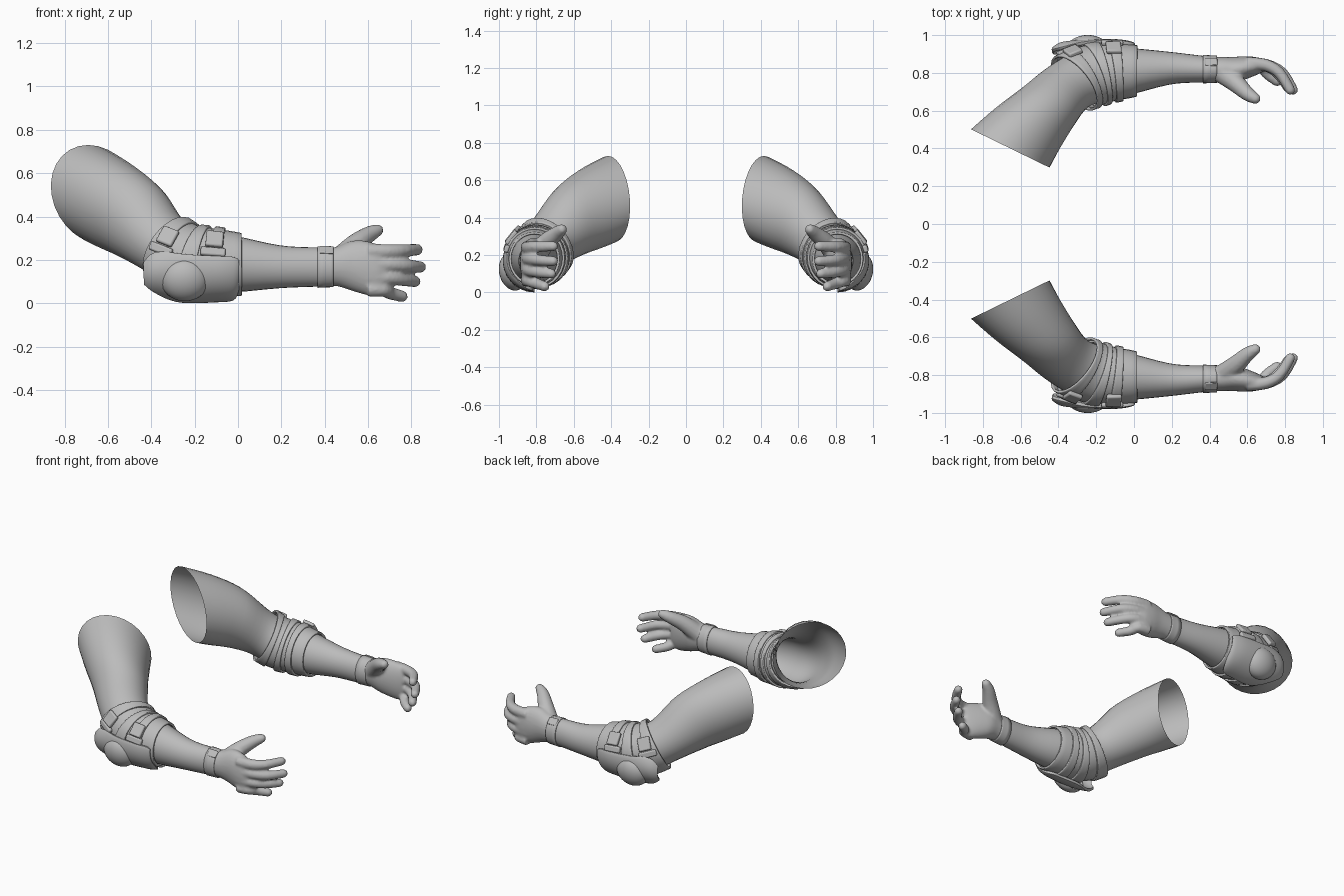
import bpy, bmesh, math
from mathutils import Vector, Matrix

if "Cube" in bpy.data.objects:
    bpy.data.objects.remove(bpy.data.objects["Cube"])

mat = bpy.data.materials.new("plain grey")
mat.diffuse_color = (0.5, 0.5, 0.5, 1)
mat.use_nodes = True
mat.node_tree.nodes["Principled BSDF"].inputs["Base Color"].default_value = mat.diffuse_color


def finish(name, bm, solid=0, bevel=0, remesh=0, angle=40):
    """Turn a bmesh into a shaded object, mirrored to the second arm."""
    bmesh.ops.recalc_face_normals(bm, faces=bm.faces)
    me = bpy.data.meshes.new(name)
    bm.to_mesh(me)
    bm.free()
    ob = bpy.data.objects.new(name, me)
    bpy.context.collection.objects.link(ob)
    me.materials.append(mat)
    if solid:
        m = ob.modifiers.new("thickness", 'SOLIDIFY')
        m.thickness, m.offset = solid, 0
    if bevel:
        m = ob.modifiers.new("bevel", 'BEVEL')
        m.width, m.segments = bevel, 2
    if remesh:
        m = ob.modifiers.new("blend", 'REMESH')
        m.mode, m.voxel_size, m.use_smooth_shade = 'VOXEL', remesh, True
        m = ob.modifiers.new("soften", 'SMOOTH')
        m.factor, m.iterations = 0.5, 4
    m = ob.modifiers.new("other arm", 'MIRROR')
    m.use_axis = (False, True, False)
    m.use_mirror_merge = False
    bpy.ops.object.select_all(action='DESELECT')
    ob.select_set(True)
    bpy.context.view_layer.objects.active = ob
    bpy.ops.object.shade_smooth_by_angle(angle=math.radians(angle))
    return ob


def at(rows, t):
    """Catmull-Rom value of a table of sections at t."""
    i = min(max(int(t), 0), len(rows) - 2)
    f = t - i
    p0, p1, p2, p3 = (rows[min(max(k, 0), len(rows) - 1)] for k in range(i - 1, i + 3))
    return [0.5 * (2 * b + (c - a) * f + (2 * a - 5 * b + 4 * c - d) * f * f
                   + (3 * b - a - 3 * c + d) * f ** 3) for a, b, c, d in zip(p0, p1, p2, p3)]


def point(row, a, off=0):
    """Point on an oval section: x, y, z, side radius, up radius, yaw, pitch."""
    x, y, z, ru, rv, yaw, pitch = row
    yaw, pitch = math.radians(yaw), math.radians(pitch)
    u = Vector((-math.sin(yaw), math.cos(yaw), 0))
    v = Vector((-math.cos(yaw) * math.sin(pitch), -math.sin(yaw) * math.sin(pitch), math.cos(pitch)))
    v -= u * max(0, -.45 - x) * .85      # the open end leans
    return Vector((x, y, z)) + u * (ru + off) * math.cos(a) + v * (rv + off) * math.sin(a)


def skin(bm, rings, closed=True, caps=(False, False)):
    vs = [[bm.verts.new(p) for p in r] for r in rings]
    n = len(vs[0])
    for r, s in zip(vs, vs[1:]):
        for j in range(n if closed else n - 1):
            k = (j + 1) % n
            bm.faces.new((r[j], r[k], s[k], s[j]))
    for c, r in zip(caps, (vs[0], vs[-1])):
        if c:
            bm.faces.new(r)


def loft(bm, rows, t0, t1, steps, n=28, off=0, caps=(False, False)):
    rings = []
    for i in range(steps + 1):
        row = at(rows, t0 + (t1 - t0) * i / steps)
        rings.append([point(row, 2 * math.pi * j / n, off) for j in range(n)])
    skin(bm, rings, caps=caps)


def digit(bm, path, r0, r1, n=12):
    """Tapered finger with a rounded tip."""
    pts = [Vector(at(path, t * (len(path) - 1) / 9)) for t in range(10)]
    rad = [r0 + (r1 - r0) * i / 9 for i in range(10)]
    d = (pts[-1] - pts[-2]).normalized()
    end = pts[-1]
    for a in (30, 55, 75):
        pts.append(end + d * r1 * math.sin(math.radians(a)))
        rad.append(r1 * math.cos(math.radians(a)))
    rings = []
    for i, p in enumerate(pts):
        t = (pts[min(i + 1, len(pts) - 1)] - pts[max(i - 1, 0)]).normalized()
        s = t.cross(Vector((0, 0, 1))).normalized()
        w = s.cross(t)
        rings.append([p + (s * math.cos(2 * math.pi * j / n) + w * math.sin(2 * math.pi * j / n)) * rad[i]
                      for j in range(n)])
    skin(bm, rings, caps=(True, True))


# Arm sections from the open shoulder end to the wrist
ARM = [(-.655, -.40, .50, .228, .23, -64, 0), (-.56, -.51, .445, .20, .213, -60, -12),
       (-.465, -.61, .38, .172, .19, -55, -25), (-.355, -.72, .277, .15, .148, -45, -30),
       (-.24, -.78, .205, .148, .143, -25, -18), (-.12, -.805, .188, .135, .138, -8, -6),
       (0, -.81, .18, .12, .128, 0, 0), (.20, -.825, .168, .085, .098, 0, 0),
       (.37, -.82, .167, .07, .09, 0, 0), (.44, -.82, .167, .067, .087, 0, 0)]
bm = bmesh.new()
loft(bm, ARM, 0, 8.6, 36)
finish("arm", bm)

# Elbow sleeve and the straps over it
for name, t0, t1, off in (("elbow_sleeve", 3.5, 6.1, .012), ("upper_strap", 3.35, 3.8, .022),
                          ("middle_strap", 4.25, 4.7, .024), ("lower_strap", 5.0, 5.5, .024)):
    bm = bmesh.new()
    loft(bm, ARM, t0, t1, max(3, int((t1 - t0) * 5)), off=off)
    finish(name, bm, solid=.014, bevel=.004)

# Glove cuff at the wrist
bm = bmesh.new()
loft(bm, ARM, 7.97, 9, 4, off=.003)
finish("wrist_cuff", bm, solid=.005)

# Hand: palm, fingers and thumb blended together
PALM = [(.40, -.82, .167, .066, .086, 0, 0), (.46, -.817, .17, .067, .092, 0, 0),
        (.52, -.815, .173, .069, .114, 0, 0), (.58, -.825, .165, .063, .124, 0, 0),
        (.64, -.835, .152, .05, .122, 0, 0), (.68, -.838, .148, .034, .108, 0, 0)]
bm = bmesh.new()
loft(bm, PALM, 0, 5, 15, caps=(True, True))
for z0, z1, dx, dy in ((.24, .247, -.015, 0), (.178, .167, 0, 0), (.118, .10, -.025, -.01), (.063, .032, -.085, -.045)):
    digit(bm, [(.60, -.85, z0), (.70 + dx / 3, -.842, z0), (.785 + dx, -.80, (z0 + z1) / 2),
               (.842 + dx, -.71 + dy, z1)], .036, .027)
digit(bm, [(.47, -.80, .20), (.54, -.745, .27), (.60, -.69, .315), (.642, -.664, .336)], .06, .029)
finish("hand", bm, remesh=.009)

# Curved elbow plate: x, centre y, centre z, y radius, z radius, low angle, high angle
PLATE = [(-.43, -.80, .15, .125, .10, -36, 22), (-.38, -.80, .16, .155, .13, -55, 33),
         (-.25, -.81, .17, .158, .16, -88, 20), (-.10, -.81, .17, .16, .157, -88, 17),
         (-.025, -.81, .175, .15, .156, -82, 14), (0, -.81, .18, .14, .14, -48, 8)]
rings = []
for i in range(21):
    x, cy, cz, ry, rz, lo, hi = at(PLATE, i / 4)
    ang = [math.radians(lo + (hi - lo) * j / 14) for j in range(15)]
    rings.append([Vector((x, cy - ry * math.cos(a), cz + rz * math.sin(a))) for a in ang])
bm = bmesh.new()
skin(bm, rings, closed=False)
finish("elbow_plate", bm, solid=.018, bevel=.004)

# Rounded elbow cap on the plate, with its hidden back cut away
bm = bmesh.new()
bmesh.ops.create_uvsphere(bm, u_segments=28, v_segments=16, radius=1,
                          matrix=Matrix.Translation((-.245, -.925, .11)) @ Matrix.Rotation(math.radians(14), 4, 'X')
                          @ Matrix.Diagonal((.112, .074, .102, 1)))
bmesh.ops.bisect_plane(bm, geom=bm.verts[:] + bm.edges[:] + bm.faces[:], plane_co=(-.245, -.92, .11),
                       plane_no=(0, 1, .36), clear_outer=True)
finish("elbow_cap", bm)


def buckle(name, t, deg, size, off):
    """Box lying on the arm surface at section t and angle deg."""
    row, a = at(ARM, t), math.radians(deg)
    p = point(row, a, off)
    along = (point(at(ARM, t + .1), a) - point(at(ARM, t - .1), a)).normalized()
    side = point(row, a + .05) - point(row, a - .05)
    side = (side - along * side.dot(along)).normalized()
    rot = Matrix((along, side, along.cross(side))).transposed().to_4x4()
    bm = bmesh.new()
    bmesh.ops.create_cube(bm, size=1, matrix=Matrix.Translation(p) @ rot @ Matrix.Diagonal((*size, 1)))
    finish(name, bm, bevel=.008)


# Strap buckles with the tabs that hold them to the plate, and the cuff tab
for label, t, a in (("upper", 3.7, 148), ("lower", 5.15, 140)):
    buckle(label + "_buckle", t, a, (.08, .085, .026), .033)
    buckle(label + "_buckle_tab", t, a + 22, (.115, .04, .026), .028)
buckle("cuff_tab", 8.4, 122, (.065, .05, .01), .005)
